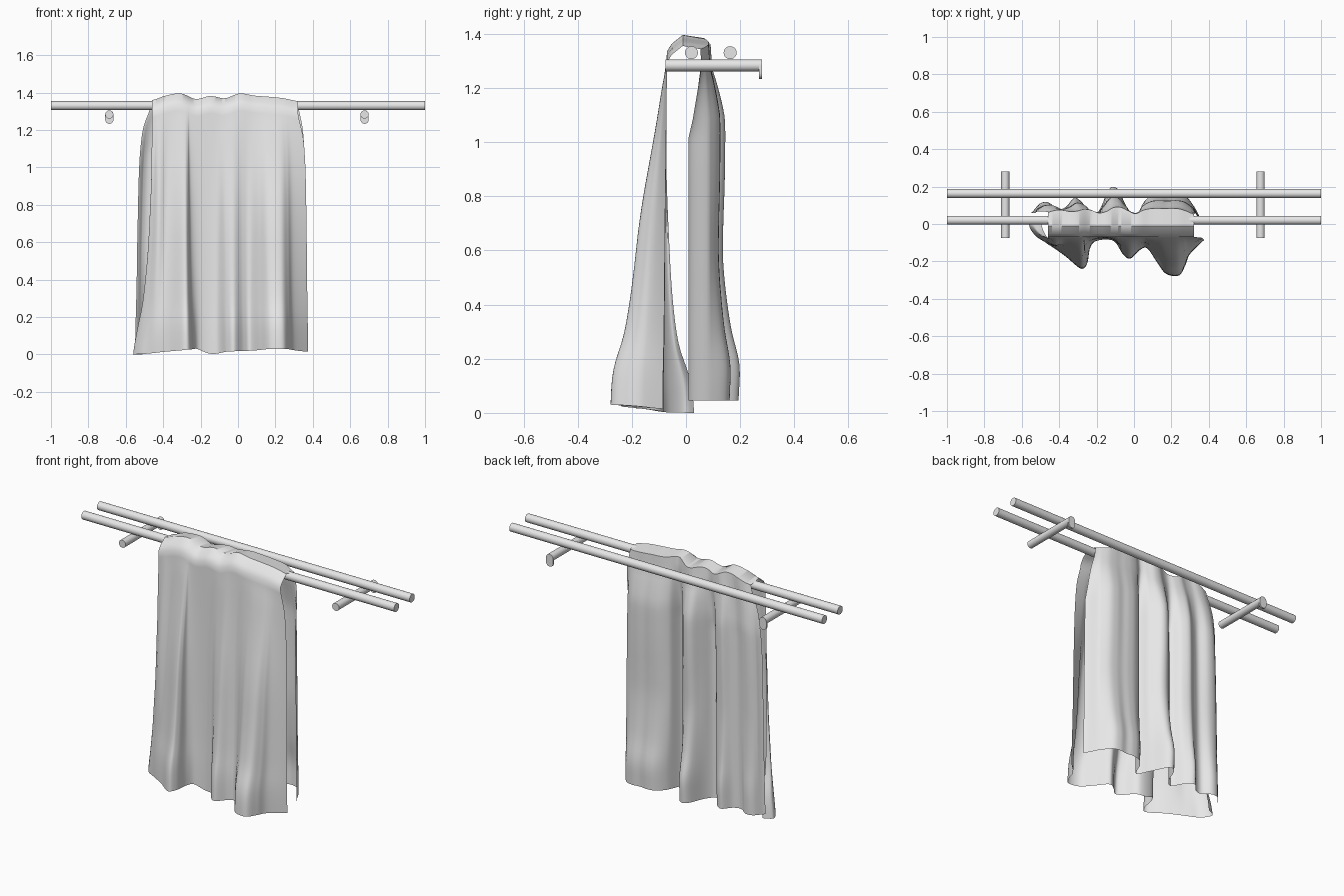
import bpy, bmesh, math
from mathutils import Matrix, Vector

if "Cube" in bpy.data.objects:
    bpy.data.objects.remove(bpy.data.objects["Cube"])

grey = bpy.data.materials.new("light_grey")
grey.diffuse_color = (0.8, 0.8, 0.8, 1)
grey.use_nodes = True
grey.node_tree.nodes["Principled BSDF"].inputs["Base Color"].default_value = grey.diffuse_color


def finish(name, bm, angle=40):
    mesh = bpy.data.meshes.new(name)
    bm.to_mesh(mesh)
    bm.free()
    ob = bpy.data.objects.new(name, mesh)
    bpy.context.collection.objects.link(ob)
    mesh.materials.append(grey)
    bpy.ops.object.select_all(action='DESELECT')
    ob.select_set(True)
    bpy.context.view_layer.objects.active = ob
    bpy.ops.object.shade_smooth_by_angle(angle=math.radians(angle))
    return ob


def tube(name, a, b, radius, sides=20):
    a, b = Vector(a), Vector(b)
    bm = bmesh.new()
    rot = (b - a).to_track_quat('Z', 'Y').to_matrix().to_4x4()
    bmesh.ops.create_cone(bm, cap_ends=True, segments=sides, radius1=radius, radius2=radius,
                          depth=(b - a).length, matrix=Matrix.Translation((a + b) / 2) @ rot)
    return finish(name, bm)


def curve(vals, t):
    """Smooth (Catmull-Rom) value through evenly spaced numbers, t from 0 to 1."""
    n = len(vals) - 1
    i = max(0, min(int(t * n), n - 1))
    f = t * n - i
    p0, p1, p2, p3 = (vals[max(0, min(n, i + k))] for k in (-1, 0, 1, 2))
    return 0.5 * (2 * p1 + (p2 - p0) * f + (2 * p0 - 5 * p1 + 4 * p2 - p3) * f * f
                  + (3 * p1 - p0 - 3 * p2 + p3) * f ** 3)


def lerp(a, b, t):
    return a + (b - a) * t


# Two horizontal rods
tube("front_rod", (-1, 0.02, 1.33), (1, 0.02, 1.33), 0.024)
tube("back_rod", (-1, 0.163, 1.33), (1, 0.163, 1.33), 0.024)

# Bracket arms with rounded wall plates
for side, x in (("left", -0.688), ("right", 0.677)):
    tube(side + "_bracket_arm", (x, -0.075, 1.283), (x, 0.275, 1.283), 0.022)
    bm = bmesh.new()
    ring = []
    for k in range(24):
        a = math.pi * (k if k < 12 else k - 1) / 11
        zc = 1.283 if k < 12 else 1.255
        ring.append(bm.verts.new((x + 0.022 * math.cos(a), 0.27, zc + 0.022 * math.sin(a))))
    ext = bmesh.ops.extrude_face_region(bm, geom=[bm.faces.new(ring)])
    bmesh.ops.translate(bm, vec=(0, 0.01, 0),
                        verts=[v for v in ext["geom"] if isinstance(v, bmesh.types.BMVert)])
    bmesh.ops.recalc_face_normals(bm, faces=bm.faces)
    finish(side + "_wall_plate", bm)

# Draped cloth: fold outline at each hem, and how the folds grow downwards
front_top = [-.46, -.455, -.445, -.42, -.35, -.29, -.27, -.255, -.20, -.12,
             -.07, -.025, .02, .06, .11, .155, .21, .245, .275, .32]
front_x = [-.51, -.56, -.53, -.47, -.37, -.285, -.25, -.235, -.20, -.11,
           -.06, -.02, .03, .07, .12, .17, .24, .275, .30, .375]
front_y = [.03, 0, -.06, -.10, -.17, -.238, -.21, -.13, -.09, -.09,
           -.16, -.185, -.14, -.13, -.20, -.265, -.275, -.22, -.16, -.085]
back_y = [.06, .11, .115, .08, .09, .14, .11, .04, .08, .185, .19,
          .10, .02, .11, .155, .165, .16, .165, .15, .09, .01]
hem_z = [0, .012, .022, .03, .003, .015, .018, .022, .03, .028, .015]
crest_z = [1.36, 1.385, 1.395, 1.366, 1.382, 1.37, 1.395, 1.384, 1.378, 1.37, 1.355]
front_grow = [0, .1, .2, .31, .42, .51, .58, .66, .77, .95, 1]
back_grow = [0, .3, .5, .52, .5, .46, .45, .55, .72, .98, .95]
slow_spread = [0, 0, .05, .08, .14, .2, .28, .4, .55, .8, 1]
fast_spread = [0, .5, .7, .78, .82, .85, .88, .9, .93, .97, 1]
COLS, ROWS = 160, 40


def front_point(u, w, v):
    s = lerp(curve(slow_spread, v), curve(fast_spread, v), w ** 3)
    y, grow = curve(front_y, u), curve(front_grow, v)
    if y > -.07:                      # the curled left edge opens only near the hem
        grow = grow ** 3
    # small extra fold high up beside the left edge
    extra = -.03 * math.exp(-((w - .05) / .04) ** 2) * math.sin(math.pi * v)
    return (lerp(curve(front_top, u), curve(front_x, u), s), lerp(-.07, y, grow) + extra,
            lerp(curve(crest_z, w) - .06, curve(hem_z, w), v))


def back_point(w, v):
    x = lerp(lerp(-.46, .32, w), lerp(-.55, .37, w), curve(fast_spread, v))
    dev = curve(back_y, w) - .085
    grow = curve(back_grow, v) if dev > 0 else min(1, v * 4)
    return (x, lerp(.068, .085, min(1, v * 5)) + dev * max(.2, grow),
            lerp(curve(crest_z, w) - .012, .045, v))


bm = bmesh.new()
grid = []
for c in range(COLS + 1):
    u = c / COLS
    x = curve(front_top, u)
    w = max(0, min(1, (x + .46) / .78))
    z = curve(crest_z, w)
    col = [front_point(u, w, 1 - r / ROWS) for r in range(ROWS + 1)]
    col += [(x, -.052, z - .032), (x, -.012, z)]
    col += [back_point(w, r / ROWS) for r in range(ROWS + 1)]
    grid.append([bm.verts.new(p) for p in col])
for a, b in zip(grid, grid[1:]):
    for i in range(len(a) - 1):
        bm.faces.new((a[i], b[i], b[i + 1], a[i + 1]))
finish("draped_cloth", bm, 45)
